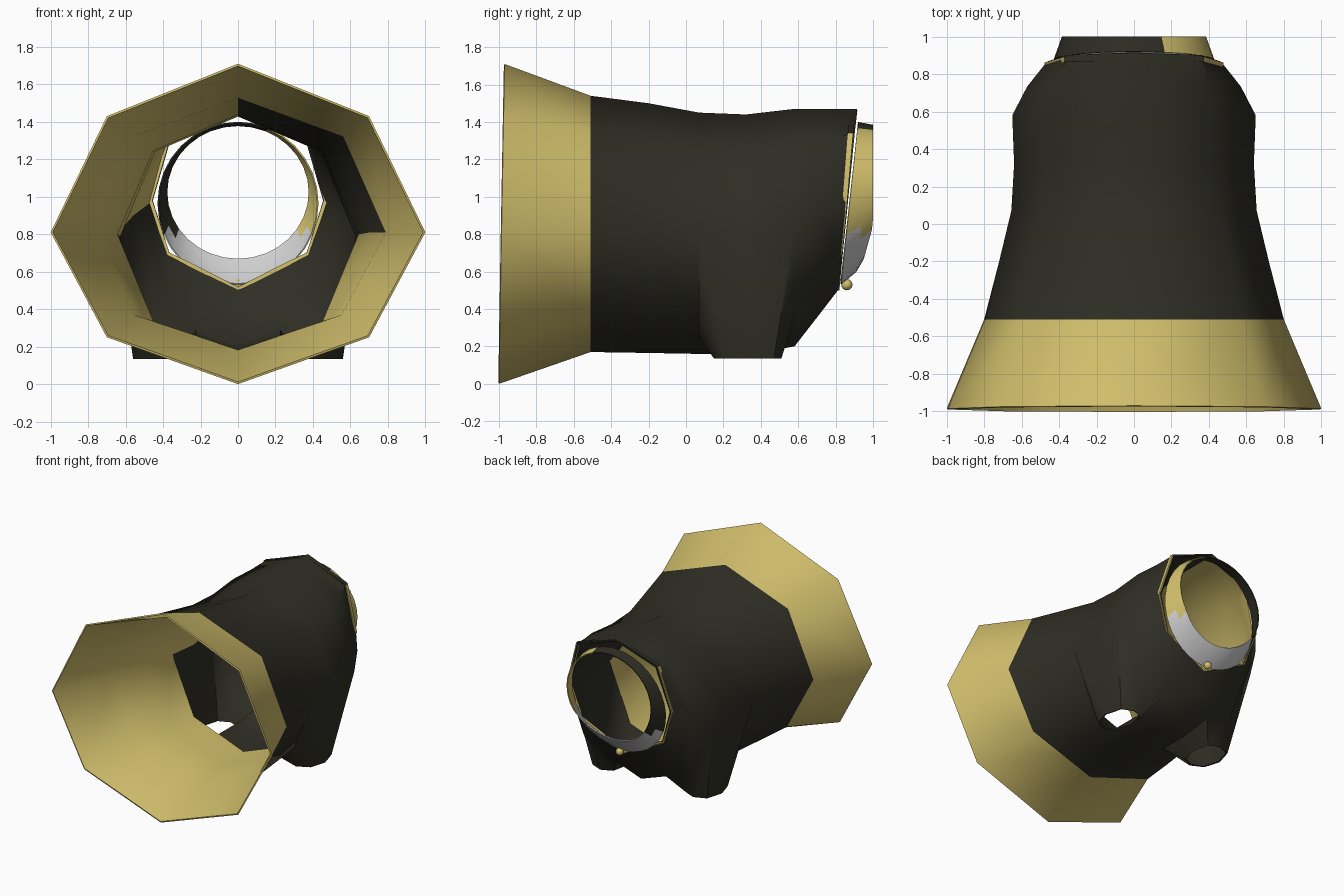
import bpy, bmesh, math
from mathutils import Vector

if "Cube" in bpy.data.objects:
    bpy.data.objects.remove(bpy.data.objects["Cube"])


def material(name, rgb):
    m = bpy.data.materials.new(name)
    m.diffuse_color = (*rgb, 1)
    m.use_nodes = True
    m.node_tree.nodes["Principled BSDF"].inputs["Base Color"].default_value = m.diffuse_color
    return m


dark = material("dark cloth", (0.028, 0.027, 0.018))
gold = material("gold cloth", (0.64, 0.52, 0.15))
grey = material("light grey", (0.62, 0.62, 0.62))


def finish(bm, name, mats, thick, offset=0, angle=50):
    bmesh.ops.recalc_face_normals(bm, faces=bm.faces)
    top = max(bm.faces, key=lambda f: f.calc_center_median().z)
    if top.normal.z < 0:
        bmesh.ops.reverse_faces(bm, faces=bm.faces)
    me = bpy.data.meshes.new(name)
    bm.to_mesh(me)
    bm.free()
    ob = bpy.data.objects.new(name, me)
    bpy.context.collection.objects.link(ob)
    for m in mats:
        me.materials.append(m)
    bpy.ops.object.select_all(action='DESELECT')
    ob.select_set(True)
    bpy.context.view_layer.objects.active = ob
    if thick:
        mod = ob.modifiers.new("thickness", 'SOLIDIFY')
        mod.thickness = thick
        mod.offset = -1
        mod.material_offset = offset
        bpy.ops.object.modifier_apply(modifier=mod.name)
    bpy.ops.object.shade_smooth_by_angle(angle=math.radians(angle))
    return ob


def section(row):
    """One ten-sided ring, from the top round by +x."""
    yt, yb, zt, ux, uz, mx, mz, lx, lz, zb = row
    half = [(ux, uz), (mx, mz), (lx, lz), (lx / 2, (lz + zb) / 2)]
    pts = [(0, zt)] + half + [(0, zb)] + [(-x, z) for x, z in reversed(half)]
    return [Vector((x, yb + (yt - yb) * (z - zb) / (zt - zb), z)) for x, z in pts]


def loft(bm, rings):
    vs = [[bm.verts.new(p) for p in r] for r in rings]
    n = len(vs[0])
    for a, b in zip(vs, vs[1:]):
        for i in range(n):
            j = (i + 1) % n
            bm.faces.new((a[i], a[j], b[j], b[i]))
    return vs


# y top, y bottom, top z, upper x z, middle x z, lower x z, bottom z
rows = [
    (-.97, -1.0, 1.71, .70, 1.43, 1.0, .81, .70, .25, .0),
    (-.51, -.51, 1.54, .57, 1.33, .80, .81, .56, .36, .17),
    (-.20, -.20, 1.50, .51, 1.29, .72, .81, .51, .345, .165),
    (.07, .07, 1.45, .46, 1.255, .655, .80, .46, .33, .16),
    (.32, .32, 1.44, .45, 1.25, .64, .79, .45, .33, .155),
    (.58, .58, 1.47, .45, 1.275, .65, .81, .45, .36, .20),
    (.75, .72, 1.47, .40, 1.305, .57, .90, .42, .50, .38),
    (.915, .82, 1.47, .36, 1.34, .465, .98, .37, .69, .51),
]

# Body tube with flared hem; material pairs are outside, inside
bm = bmesh.new()
v = loft(bm, [section(r) for r in rows])
for f in bm.faces:
    c = f.calc_center_median()
    if c.y < -.51:
        f.material_index = 4
    elif c.z > .8:
        f.material_index = 2 if c.x < 0 else 0
    else:
        f.material_index = 2 if c.y < .07 else 0

# Leg sleeves: open the lower sides and run the hole edges down to open cuffs
for side in (1, -1):
    m, l, b = (2, 3, 4) if side > 0 else (8, 7, 6)
    loop = [v[3][m], v[4][m], v[5][m], v[5][l], v[5][b], v[4][b], v[3][b], v[3][l]]
    inner = {v[4][l]}
    bmesh.ops.delete(bm, geom=list(inner), context='VERTS')
    cuff = [(.52, .20), (.56, .33), (.52, .47), (.42, .51),
            (.33, .47), (.30, .33), (.33, .20), (.42, .15)]
    low = [bm.verts.new((side * x, y, .135)) for x, y in cuff]
    for i in range(8):
        j = (i + 1) % 8
        bm.faces.new((loop[i], loop[j], low[j], low[i])).material_index = 0
finish(bm, "body_shell", [dark, dark, dark, gold, gold, gold], .012, 1)

# Gold trim round the sides and underside of the neck edge
bm = bmesh.new()
a = list(rows[-1])
for k in (3, 5, 7):
    a[k] += .012
a[9] -= .012
a[0] -= .01
b = list(a)
a[0] -= .03
a[1] -= .02
loft(bm, [section(a), section(b)])
for f in bm.faces:
    f.material_index = 0 if f.calc_center_median().z < 1.36 else 1
finish(bm, "neck_trim", [gold, dark], .02)

# Round collar: dark one side, gold the other, grey bib below
bm = bmesh.new()
N = 32
rings = []
for s in (0, .5, 1):
    ring = []
    for i in range(N):
        t = 2 * math.pi * i / N
        c = math.cos(t)
        base = Vector((.43 * math.sin(t), .875 + .045 * c, .965 + .435 * c))
        y = 1.0 - .05 * max(0, (-c - .5) / .5)
        rim = Vector((.385 * math.sin(t), y, 1.025 + .36 * c))
        p = base.lerp(rim, s)
        p.y += .02 * max(0, -c) * 4 * s * (1 - s)
        ring.append(p)
    rings.append(ring)
loft(bm, rings)
for f in bm.faces:
    c = f.calc_center_median()
    f.material_index = 2 if c.z < .79 else (1 if c.x > .15 else 0)
finish(bm, "collar", [dark, gold, grey], .008)

# Button under the collar
bm = bmesh.new()
bmesh.ops.create_uvsphere(bm, u_segments=12, v_segments=8, radius=.03)
bmesh.ops.translate(bm, verts=bm.verts, vec=(0, .86, .53))
finish(bm, "collar_button", [gold], 0)
